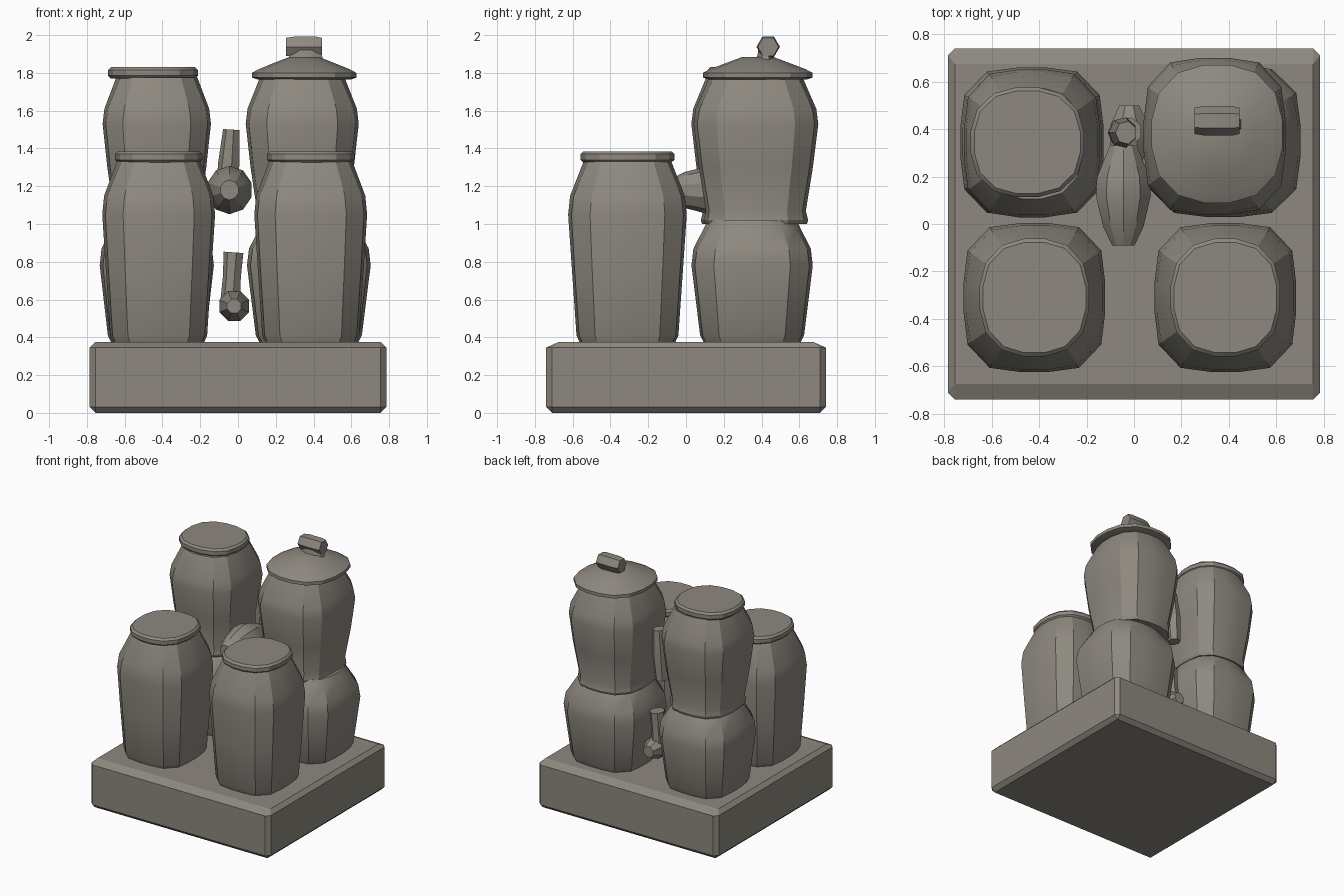
import bpy, bmesh, math
from mathutils import Matrix, Vector

if "Cube" in bpy.data.objects:
    bpy.data.objects.remove(bpy.data.objects["Cube"])

stone = bpy.data.materials.new("warm grey stone")
stone.diffuse_color = (0.27, 0.25, 0.215, 1)
stone.use_nodes = True
stone.node_tree.nodes["Principled BSDF"].inputs["Base Color"].default_value = stone.diffuse_color


def finish(bm, name, angle=28):
    bmesh.ops.recalc_face_normals(bm, faces=bm.faces)
    me = bpy.data.meshes.new(name)
    bm.to_mesh(me)
    bm.free()
    me.materials.append(stone)
    ob = bpy.data.objects.new(name, me)
    bpy.context.collection.objects.link(ob)
    bpy.ops.object.select_all(action='DESELECT')
    ob.select_set(True)
    bpy.context.view_layer.objects.active = ob
    bpy.ops.object.shade_smooth_by_angle(angle=math.radians(angle))
    return ob


def loft(name, profile, center, scale=(1, 1), sides=16, matrix=None):
    """Stack of rounded-square rings; profile rows are (radius, z, squareness)."""
    bm = bmesh.new()
    rings = []
    for r, z, n in profile:
        ring = []
        for i in range(sides):
            a = 2 * math.pi * (i + 0.5) / sides
            c, s = math.cos(a), math.sin(a)
            k = (abs(c) ** n + abs(s) ** n) ** (-1 / n) * r
            ring.append(bm.verts.new((c * k * scale[0], s * k * scale[1], z)))
        rings.append(ring)
    for lo, hi in zip(rings, rings[1:]):
        for i in range(sides):
            j = (i + 1) % sides
            bm.faces.new((lo[i], lo[j], hi[j], hi[i]))
    bm.faces.new(rings[0][::-1])
    bm.faces.new(rings[-1])
    if matrix:
        bmesh.ops.transform(bm, matrix=matrix, verts=bm.verts)
    bmesh.ops.translate(bm, vec=Vector(center), verts=bm.verts)
    return finish(bm, name)


# Base slab with chamfered edges, wider slope along front and back
bm = bmesh.new()
bmesh.ops.create_cube(bm, size=1, matrix=Matrix.Translation((0, 0, 0.188))
                      @ Matrix.Diagonal((1.57, 1.48, 0.375, 1)))
bmesh.ops.bevel(bm, geom=bm.edges[:], offset=0.03, segments=1, affect='EDGES')
for v in bm.verts:
    if v.co.z > 0.37:
        v.co.y *= 0.95
finish(bm, "base_slab", 15)

# Front tall jars with flat covers
tall = [(0.24, 0.36, 3.6), (0.262, 0.41, 3.8), (0.285, 0.75, 3.8), (0.305, 1.05, 3.6),
        (0.295, 1.15, 3.4), (0.225, 1.335, 2.6)]
cover = [(0.225, 0, 2.5), (0.24, 0.015, 2.5), (0.24, 0.045, 2.5), (0.225, 0.06, 2.5)]
for side, x in (("left", -0.42), ("right", 0.385)):
    loft("front_jar_" + side, tall, (x, -0.31, 0), (0.98, 1.03))
    loft("front_jar_cover_" + side, cover, (x, -0.31, 1.325), (0.97, 1.04))

# Back stacked jars: squat lower jar, shouldered upper jar
squat = [(0.245, 0.36, 3.6), (0.27, 0.41, 3.8), (0.315, 0.78, 3.6), (0.305, 0.87, 3.4),
         (0.25, 0.98, 2.9), (0.23, 1.02, 2.6)]
upper = [(0.255, 1.0, 3.0), (0.262, 1.02, 3.0), (0.25, 1.07, 3.3), (0.285, 1.3, 3.5),
         (0.312, 1.53, 3.5), (0.302, 1.61, 3.3), (0.235, 1.775, 2.6)]
loft("back_lower_jar_left", squat, (-0.43, 0.345, 0), (0.96, 1.0))
loft("back_lower_jar_right", squat, (0.375, 0.35, 0), (1.04, 1.02))
loft("back_upper_jar_left", upper, (-0.43, 0.34, 0), (0.92, 1.0))
loft("back_upper_jar_right", upper, (0.34, 0.37, 0), (0.96, 1.06))
loft("back_jar_cover_left", cover, (-0.45, 0.345, 1.77), (1.0, 0.97))

# Domed lid with a bar knob
lid = [(0.255, 1.765, 2.5), (0.287, 1.775, 2.5), (0.287, 1.80, 2.5), (0.25, 1.82, 2.5),
       (0.16, 1.855, 2.3), (0.08, 1.885, 2)]
loft("jar_lid", lid, (0.35, 0.38, 0), (0.97, 1.02))
loft("lid_knob_stem", [(0.1, 1.85, 4), (0.075, 1.92, 4)], (0.36, 0.42, 0), (1, 0.5), 8)
loft("lid_knob_bar", [(0.055, -0.10, 2), (0.062, -0.06, 2), (0.062, 0.06, 2), (0.055, 0.09, 2)],
     (0.355, 0.435, 1.938), (1, 1), 6, Matrix.Rotation(math.pi / 2, 4, 'Y'))

# Hanging vessels between the jars: barrel lying along y with upright spout
lie = Matrix.Rotation(-math.pi / 2, 4, 'X')
barrel = [(0.05, -0.21, 2), (0.09, -0.13, 2), (0.122, 0.0, 2), (0.115, 0.08, 2), (0.06, 0.21, 2)]
loft("upper_barrel", barrel, (-0.045, 0.12, 1.18), (1, 1.05), 10, lie)
tilt = Matrix.Rotation(math.radians(4), 4, 'Y')
loft("upper_handle", [(0.05, -0.3, 2), (0.06, -0.1, 2), (0.045, 0.09, 2)],
     (-0.04, 0.385, 1.41), (1, 1.1), 7, tilt)
loft("lower_bulb", [(0.04, -0.15, 2), (0.085, -0.03, 2), (0.085, 0.06, 2), (0.045, 0.14, 2)],
     (-0.02, 0.36, 0.565), (1, 1), 8, lie)
loft("lower_handle", [(0.055, -0.15, 2), (0.05, 0, 2), (0.055, 0.13, 2)],
     (-0.03, 0.39, 0.72), (1, 1.1), 7, tilt)
